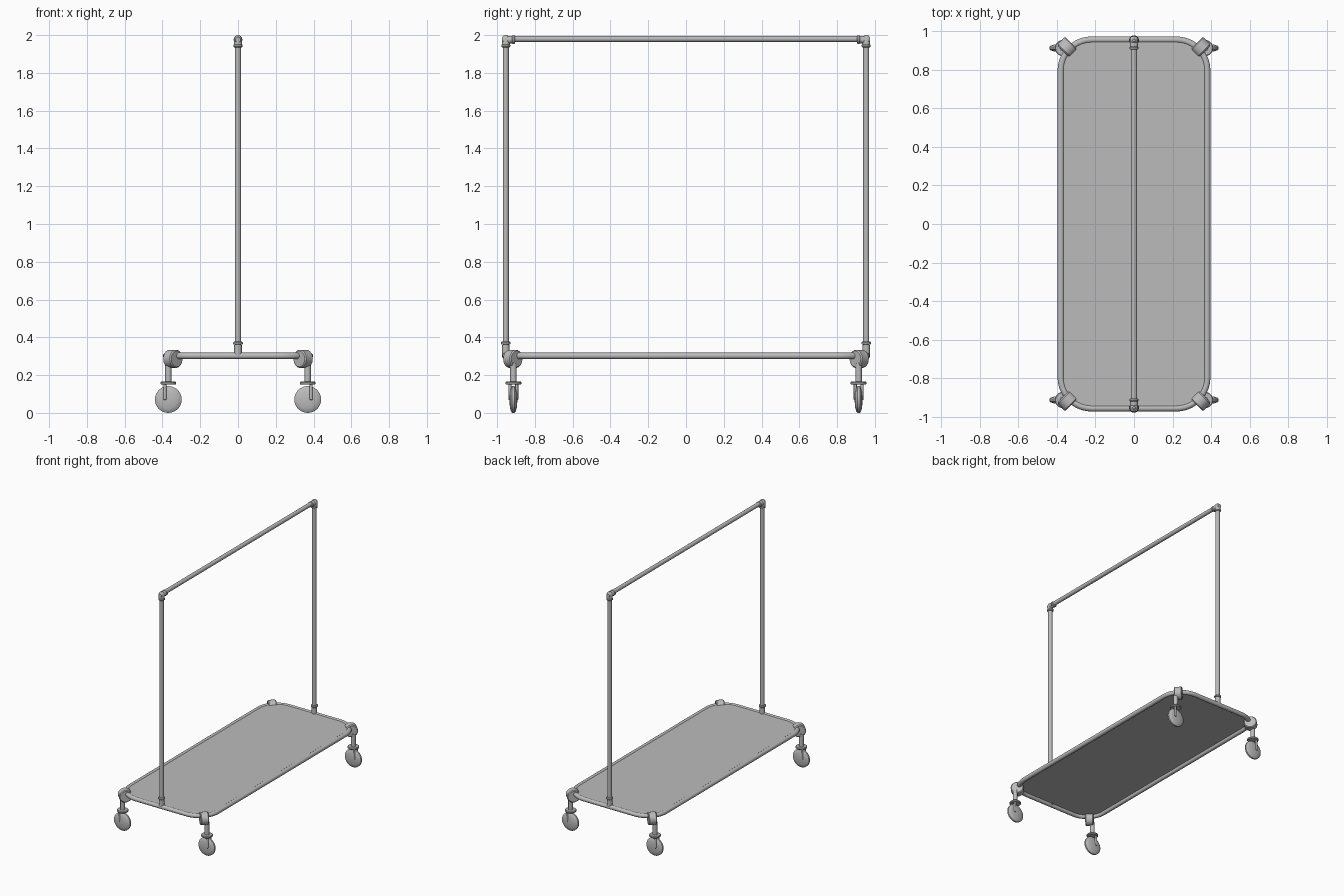
import bpy, bmesh
from math import sin, cos, pi, radians
from mathutils import Vector

cube = bpy.data.objects.get("Cube")
if cube:
    bpy.data.objects.remove(cube, do_unlink=True)

grey = bpy.data.materials.new("metal_grey")
grey.use_nodes = True
COLOUR = (0.5, 0.5, 0.5, 1)
grey.diffuse_color = COLOUR
grey.node_tree.nodes["Principled BSDF"].inputs["Base Color"].default_value = COLOUR


def finish(name, bm):
    mesh = bpy.data.meshes.new(name)
    bmesh.ops.recalc_face_normals(bm, faces=bm.faces)
    bm.to_mesh(mesh)
    bm.free()
    mesh.materials.append(grey)
    obj = bpy.data.objects.new(name, mesh)
    bpy.context.collection.objects.link(obj)
    bpy.ops.object.select_all(action="DESELECT")
    obj.select_set(True)
    bpy.context.view_layer.objects.active = obj
    bpy.ops.object.shade_smooth_by_angle(angle=radians(35))
    return obj


def lathe(name, profile, origin, axis, sides=24):
    """Revolve (radius, height) pairs around an axis and cap both ends."""
    bm = bmesh.new()
    turn = Vector((0, 0, 1)).rotation_difference(Vector(axis)).to_matrix()
    rings = []
    for r, h in profile:
        rings.append([bm.verts.new(Vector(origin) + turn @ Vector(
            (r * cos(2 * pi * i / sides), r * sin(2 * pi * i / sides), h)))
            for i in range(sides)])
    for a, b in zip(rings, rings[1:]):
        for i in range(sides):
            j = (i + 1) % sides
            bm.faces.new((a[i], a[j], b[j], b[i]))
    bm.faces.new(rings[0])
    bm.faces.new(rings[-1])
    return finish(name, bm)


def rod(name, start, end, radius, bevel=0.0):
    """Cylinder between two points, with optional chamfered rims."""
    d = Vector(end) - Vector(start)
    n = d.length
    profile = [(radius, 0), (radius, n)]
    if bevel:
        profile = [(radius - bevel, 0), (radius, bevel),
                   (radius, n - bevel), (radius - bevel, n)]
    return lathe(name, profile, start, d.normalized())


def rounded_rect(hx, hy, r, steps=10):
    pts = []
    for k, (sx, sy) in enumerate(((1, 1), (-1, 1), (-1, -1), (1, -1))):
        for i in range(steps + 1):
            a = pi / 2 * (k + i / steps)
            pts.append((sx * (hx - r) + r * cos(a), sy * (hy - r) + r * sin(a)))
    return pts


HX, HY, CORNER = 0.38, 0.957, 0.16
TUBE, FRAME_Z, RAIL_Z = 0.017, 0.302, 1.98
outline = rounded_rect(HX, HY, CORNER)

# Base frame: a tube swept around the rounded rectangle
bm = bmesh.new()
rings, count, sides = [], len(outline), 16
for i, (x, y) in enumerate(outline):
    a = pi / 2 * (i // 11 + (i % 11) / 10)
    out = Vector((cos(a), sin(a), 0))
    rings.append([bm.verts.new(Vector((x, y, FRAME_Z)) + TUBE * (
        cos(2 * pi * s / sides) * out + Vector((0, 0, sin(2 * pi * s / sides)))))
        for s in range(sides)])
for i in range(count):
    a, b = rings[i], rings[(i + 1) % count]
    for s in range(sides):
        t = (s + 1) % sides
        bm.faces.new((a[s], a[t], b[t], b[s]))
finish("base_frame", bm)

# Deck panel
bm = bmesh.new()
panel = bm.faces.new([bm.verts.new((x, y, 0.307)) for x, y in outline])
ext = bmesh.ops.extrude_face_region(bm, geom=[panel])
bmesh.ops.translate(bm, vec=(0, 0, 0.006),
                    verts=[v for v in ext["geom"] if isinstance(v, bmesh.types.BMVert)])
finish("deck_panel", bm)

# Hanging rail
rod("top_rail", (0, -HY, RAIL_Z), (0, HY, RAIL_Z), 0.016)

# Uprights with base sockets and top elbows
for side, s in (("front", -1), ("back", 1)):
    y = s * (HY - 0.003)
    rod(side + "_post", (0, y, FRAME_Z), (0, y, RAIL_Z), 0.016)
    rod(side + "_post_socket", (0, y, 0.3), (0, y, 0.36), 0.02)
    rod(side + "_post_ring", (0, y, 0.362), (0, y, 0.377), 0.026, 0.004)
    lathe(side + "_elbow_upright", [(0.02, 0), (0.024, 0.004), (0.024, 0.012),
          (0.021, 0.016), (0.021, 0.045), (0.016, 0.058), (0.007, 0.065)],
          (0, y, 1.935), (0, 0, 1))
    lathe(side + "_elbow_sleeve", [(0.019, 0), (0.023, 0.004), (0.023, 0.012),
          (0.02, 0.016), (0.02, 0.06), (0.014, 0.07)],
          (0, s * 0.905, 1.976), (0, s, 0))

# Casters, one clamped to each corner
for end, sy in (("front", -1), ("back", 1)):
    for side, sx in (("left", 1), ("right", -1)):
        name = end + "_" + side
        tangent = Vector((sx, -sy, 0)).normalized()
        hub = Vector((sx * 0.345, sy * 0.917, 0.286))
        rod(name + "_clamp", hub - 0.03 * tangent, hub + 0.03 * tangent, 0.048, 0.006)
        x, y = sx * 0.369, sy * 0.914
        rod(name + "_stem", (x, y, 0.15), (x, y, 0.265), 0.017)
        rod(name + "_swivel_plate", (x, y, 0.15), (x, y, 0.166), 0.042, 0.004)
        # Lens-shaped wheel
        lathe(name + "_wheel", [(0.012, -0.021), (0.045, -0.018), (0.062, -0.013),
              (0.071, -0.006), (0.071, 0.006), (0.062, 0.013), (0.045, 0.018),
              (0.012, 0.021)], (x, y, 0.071), (0, 1, 0), 32)
        # Fork arms on both faces of the wheel
        for arm, d in (("front", -1), ("back", 1)):
            ax, ay = x + sx * 0.018, y + d * 0.018
            rod(name + "_fork_" + arm, (ax, ay, 0.068), (ax, ay, 0.155), 0.008, 0.003)
